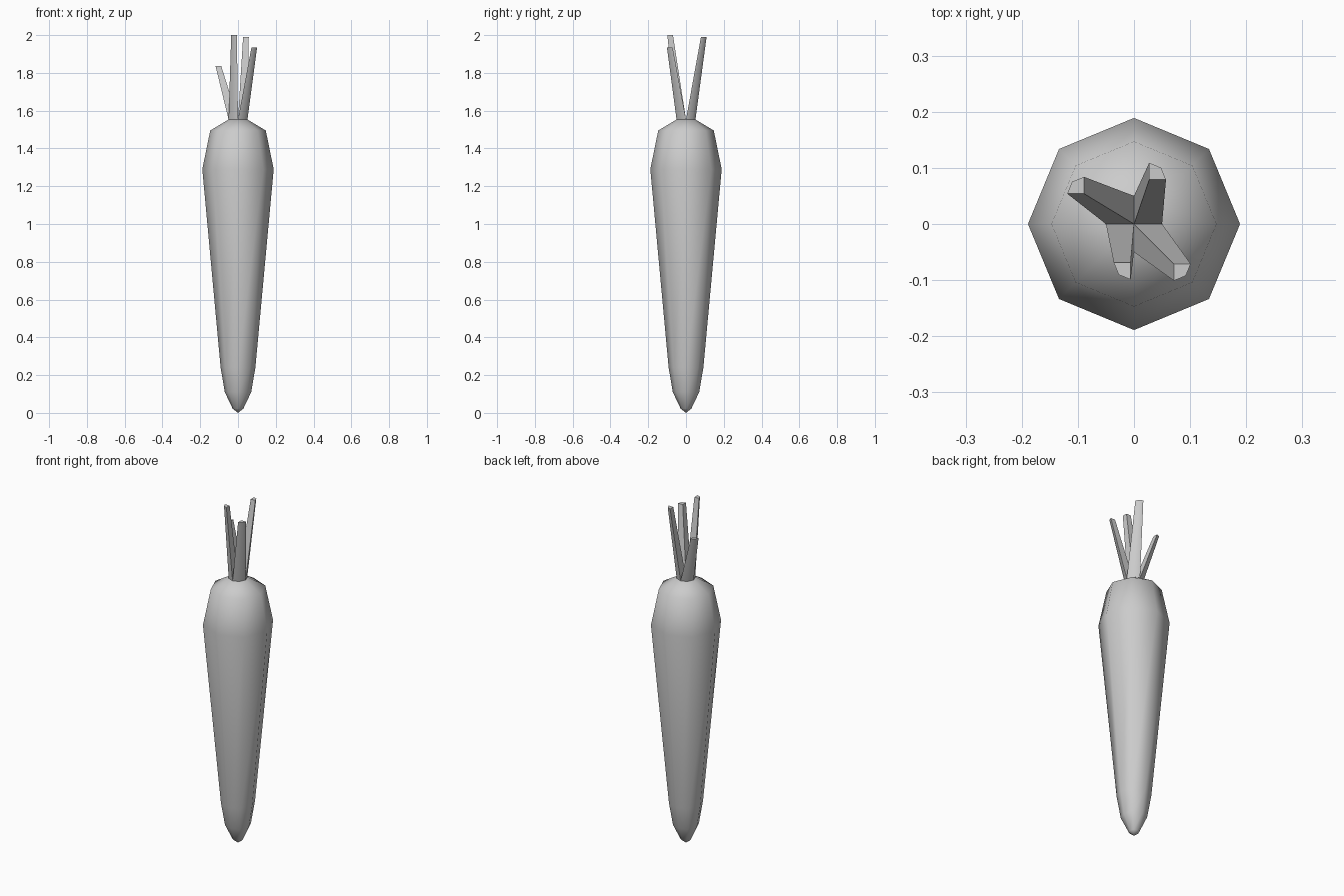
import bpy, bmesh, math

if "Cube" in bpy.data.objects:
    bpy.data.objects.remove(bpy.data.objects["Cube"])


def finish(name, bm, angle):
    bmesh.ops.recalc_face_normals(bm, faces=bm.faces)
    mesh = bpy.data.meshes.new(name)
    bm.to_mesh(mesh)
    bm.free()
    obj = bpy.data.objects.new(name, mesh)
    bpy.context.collection.objects.link(obj)
    bpy.ops.object.select_all(action='DESELECT')
    bpy.context.view_layer.objects.active = obj
    obj.select_set(True)
    bpy.ops.object.shade_smooth_by_angle(angle=math.radians(angle))
    return obj


# Root: eight-sided lathe of (radius, height)
profile = [(0.028, 0.022), (0.07, 0.11), (0.092, 0.24),
           (0.189, 1.29), (0.147, 1.495), (0.05, 1.553)]
bm = bmesh.new()
rings = [[bm.verts.new((r * math.cos(i * math.pi / 4), r * math.sin(i * math.pi / 4), z))
          for i in range(8)] for r, z in profile]
for a, b in zip(rings, rings[1:]):
    for i in range(8):
        j = (i + 1) % 8
        bm.faces.new((a[i], a[j], b[j], b[i]))
tip = bm.verts.new((0, 0, 0))
for i in range(8):
    bm.faces.new((tip, rings[0][(i + 1) % 8], rings[0][i]))
bm.faces.new(rings[-1])
finish("root", bm, 50)


# Stems: each grows from one quarter of the crown and leans outward
def stem(name, sx, sy, inner, top):
    bm = bmesh.new()

    def quarter(x, y, s, z):
        pts = [(0, 0), (s, 0), (s * 0.71, s * 0.71), (0, s)]
        return [bm.verts.new((x + sx * u, y + sy * v, z)) for u, v in pts]

    low = quarter(0, 0, 0.05, 1.553)
    high = quarter(inner[0], inner[1], 0.03, top)
    for i in range(4):
        j = (i + 1) % 4
        bm.faces.new((low[i], low[j], high[j], high[i]))
    bm.faces.new(low)
    bm.faces.new(high)
    finish(name, bm, 50)


stem("stem_back_right", 1, 1, (0.027, 0.079), 1.99)
stem("stem_front_right", 1, -1, (0.071, -0.071), 1.935)
stem("stem_front_left", -1, -1, (-0.006, -0.069), 2.0)
stem("stem_back_left", -1, 1, (-0.089, 0.054), 1.837)
